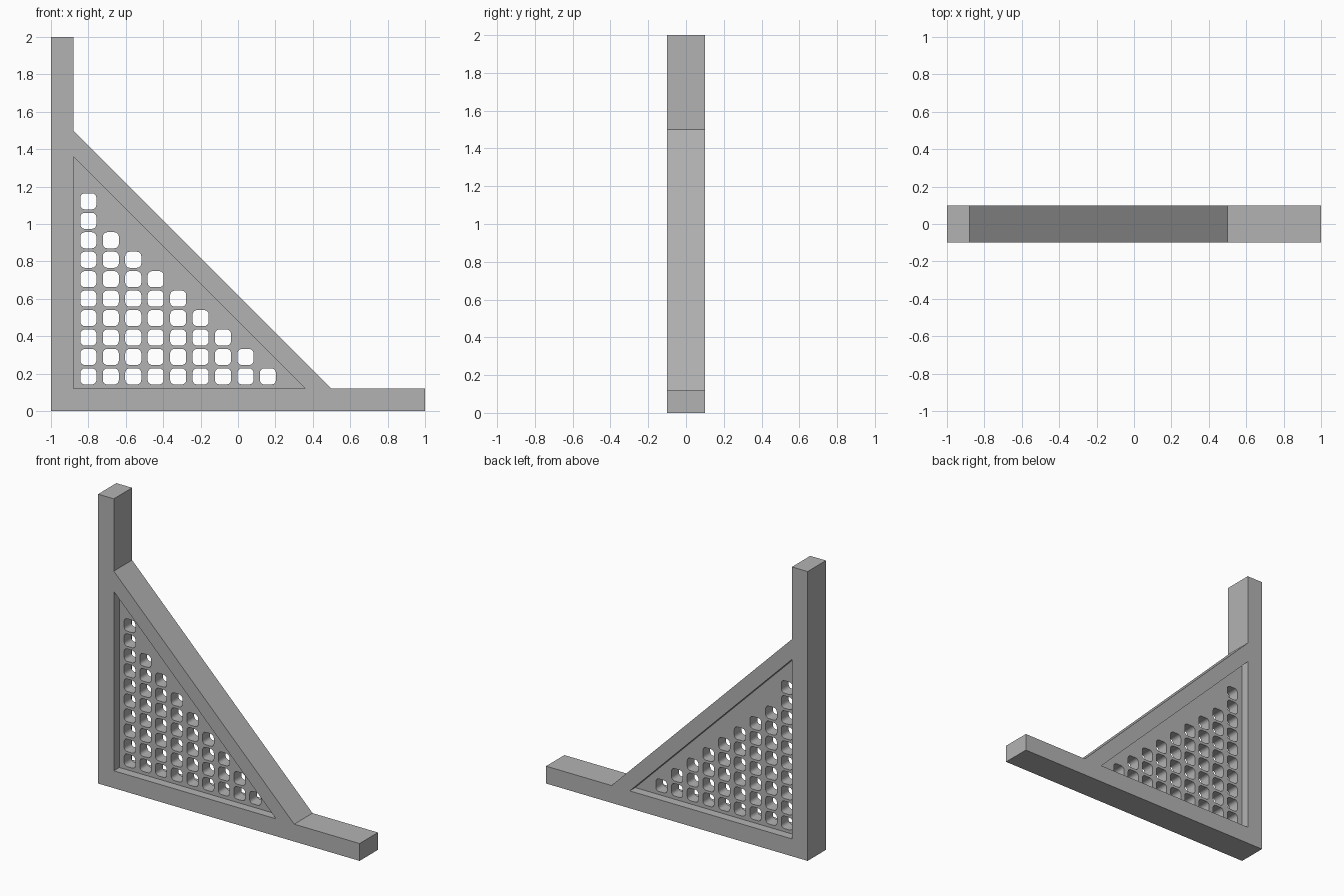
import bpy
from math import pi, cos, sin

cube = bpy.data.objects.get("Cube")
if cube:
    bpy.data.objects.remove(cube, do_unlink=True)

grey = bpy.data.materials.new("mid_grey")
grey.use_nodes = True
colour = (0.45, 0.45, 0.45, 1)
grey.diffuse_color = colour
grey.node_tree.nodes["Principled BSDF"].inputs["Base Color"].default_value = colour


def plate(name, outlines, thickness):
    """Extrude nested x-z outlines along y; inner outlines become holes."""
    curve = bpy.data.curves.new(name + "_profile", "CURVE")
    curve.dimensions = "2D"
    curve.fill_mode = "BOTH"
    curve.extrude = thickness / 2
    for points in outlines:
        spline = curve.splines.new("POLY")
        spline.points.add(len(points) - 1)
        for p, (x, z) in zip(spline.points, points):
            p.co = (x, z, 0, 1)
        spline.use_cyclic_u = True
    obj = bpy.data.objects.new(name, curve)
    bpy.context.collection.objects.link(obj)
    obj.rotation_euler.x = pi / 2
    bpy.ops.object.select_all(action="DESELECT")
    obj.select_set(True)
    bpy.context.view_layer.objects.active = obj
    bpy.ops.object.convert(target="MESH")
    obj = bpy.context.object
    obj.data.materials.clear()
    obj.data.materials.append(grey)
    # Weld the caps to the walls
    bpy.ops.object.mode_set(mode="EDIT")
    bpy.ops.mesh.select_all(action="SELECT")
    bpy.ops.mesh.remove_doubles(threshold=0.0001)
    bpy.ops.mesh.normals_make_consistent(inside=False)
    bpy.ops.object.mode_set(mode="OBJECT")
    bpy.ops.object.shade_smooth_by_angle()
    return obj


def rounded_square(cx, cz, half=0.043, radius=0.024, steps=4):
    points = []
    for k, (sx, sz) in enumerate([(1, 1), (-1, 1), (-1, -1), (1, -1)]):
        for i in range(steps + 1):
            a = (k + i / steps) * pi / 2
            points.append((cx + sx * (half - radius) + radius * cos(a),
                           cz + sz * (half - radius) + radius * sin(a)))
    return points


# Upright, foot and diagonal brace in one frame around a triangular opening
outer = [(-1, 0), (1, 0), (1, 0.12), (0.5, 0.12),
         (-0.88, 1.5), (-0.88, 2), (-1, 2)]
opening = [(-0.88, 0.12), (0.36, 0.12), (-0.88, 1.36)]
plate("bracket_frame", [outer, opening], 0.2)

# Recessed panel with stepped rows of rounded holes
holes = [rounded_square(-0.8 + 0.12 * col, 0.185 + 0.104 * row)
         for row in range(10) for col in range(max(1, 9 - row))]
plate("perforated_panel", [opening] + holes, 0.08)
